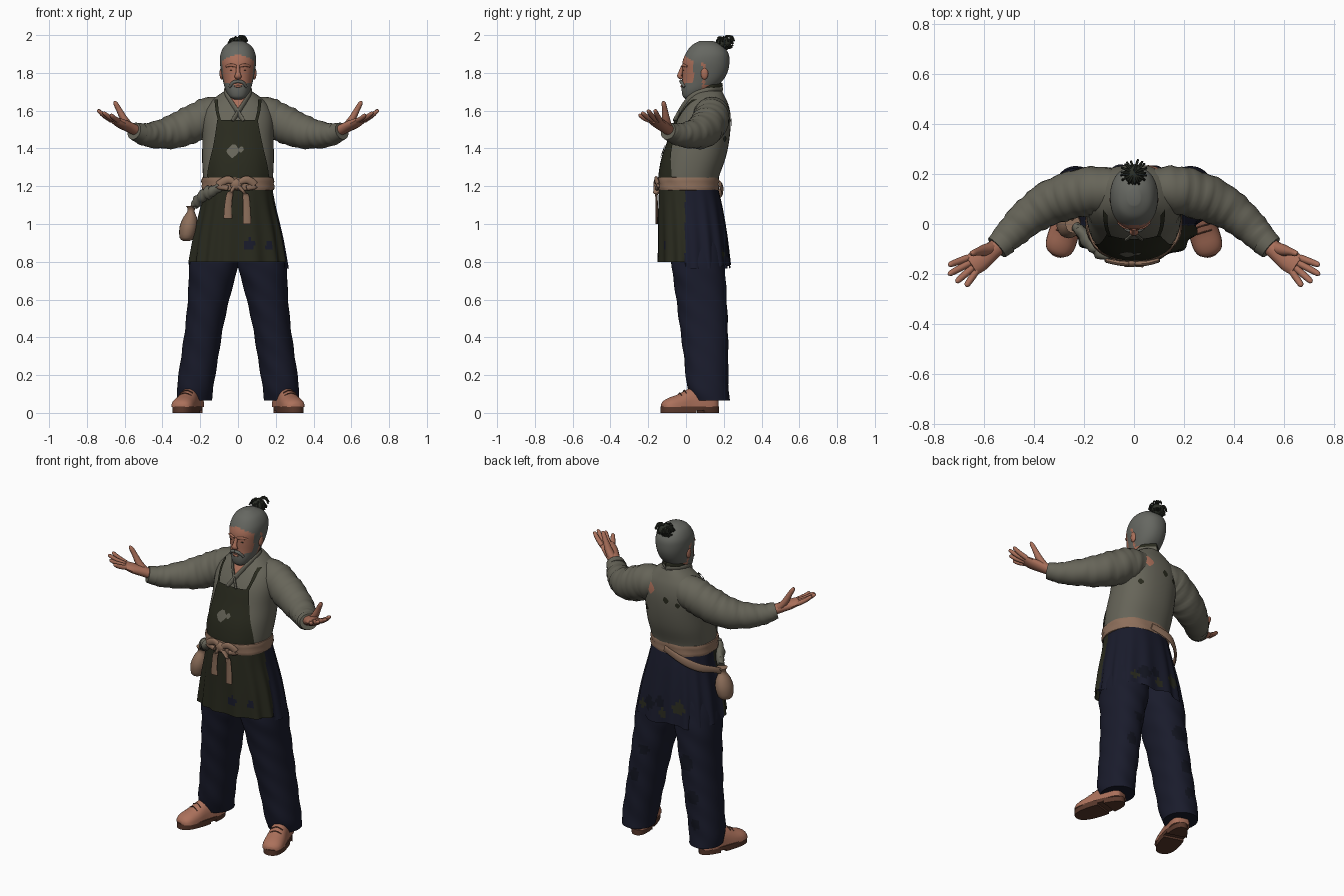
import bpy, bmesh, math, random
from mathutils import Vector

if "Cube" in bpy.data.objects:
    bpy.data.objects.remove(bpy.data.objects["Cube"])

random.seed(4)
COLOURS = {"grey_cloth": (.135, .13, .1), "olive_cloth": (.022, .023, .013), "navy_cloth": (.0098, .011, .0245),
           "skin": (.40, .16, .102), "shoe_leather": (.41, .165, .105), "tan_cloth": (.27, .16, .105),
           "grey_hair": (.132, .136, .12), "dark_hair": (.024, .028, .02), "sole_brown": (.10, .04, .025),
           "dark_navy": (.006, .007, .014)}
MATS = {}
for name, c in COLOURS.items():
    MATS[name] = bpy.data.materials.new(name)
    MATS[name].diffuse_color = (*c, 1)


def spline(keys, n):
    """Catmull-Rom samples through key tuples."""
    out, m = [], len(keys) - 1
    for i in range(n + 1):
        u = i / n * m
        k = min(int(u), m - 1)
        t = u - k
        p = [keys[max(0, min(m, k + j))] for j in (-1, 0, 1, 2)]
        out.append(tuple(.5 * (2 * b + (c - a) * t + (2 * a - 5 * b + 4 * c - d) * t * t
                               + (3 * b - a - 3 * c + d) * t ** 3) for a, b, c, d in zip(*p)))
    return out


def skin(name, rings, mats, rule=None, caps=True, closed=True, angle=50):
    """Bridge rings of points into one surface; rule(centre) picks the material."""
    bm = bmesh.new()
    rows = [[bm.verts.new(p) for p in r] for r in rings]
    n = len(rows[0])
    for a, b in zip(rows, rows[1:]):
        for i in range(n if closed else n - 1):
            j = (i + 1) % n
            bm.faces.new((a[i], a[j], b[j], b[i]))
    if caps and closed:
        bm.faces.new(rows[0])
        bm.faces.new(rows[-1])
    bmesh.ops.recalc_face_normals(bm, faces=bm.faces)
    for f in bm.faces:
        f.smooth = True
        if rule:
            f.material_index = rule(f.calc_center_median())
    me = bpy.data.meshes.new(name)
    bm.to_mesh(me)
    bm.free()
    for m in ([mats] if isinstance(mats, str) else mats):
        me.materials.append(MATS[m])
    ob = bpy.data.objects.new(name, me)
    bpy.context.collection.objects.link(ob)
    bpy.context.view_layer.objects.active = ob
    ob.select_set(True)
    bpy.ops.object.shade_smooth_by_angle(angle=math.radians(angle))
    ob.select_set(False)
    return ob


def spow(v, p):
    return math.copysign(abs(v) ** (2 / p), v)


def oval(z, cx, rx, yf, yb, n=40, p=2.3, wave=lambda a: 0):
    cy, ry, pts = (yf + yb) / 2, (yb - yf) / 2, []
    for i in range(n):
        a = 2 * math.pi * i / n
        w = 1 + wave(a)
        pts.append(Vector((cx + rx * w * spow(math.cos(a), p), cy + ry * w * spow(math.sin(a), p), z)))
    return pts


def tube(name, keys, mats, n=16, seg=12, fold=0, s=1, **kw):
    """Sweep an oval along keys of (x, y, z, half width, half height)."""
    rows, rings = spline(keys, n), []
    pos = [Vector((r[0] * s, r[1], r[2])) for r in rows]
    for i, r in enumerate(rows):
        d = (pos[min(i + 1, n)] - pos[max(i - 1, 0)]).normalized()
        side = d.cross(Vector((0, 0, 1) if abs(d.z) < .9 else (0, 1, 0))).normalized()
        up = side.cross(d)
        ring = []
        for j in range(seg):
            a = 2 * math.pi * j / seg
            k = 1 + fold * math.sin(i * 1.3 + 2 * math.sin(a) + math.sin(i * .7)) * math.cos(a + i * .45)
            ring.append(pos[i] + side * math.cos(a) * r[3] * k + up * math.sin(a) * r[4] * k)
        rings.append(ring)
    return skin(name, rings, mats, **kw)


def blob(name, c, r, mat, n=10):
    keys = [math.pi * (i + .15) / (n + .3) for i in range(n + 1)]
    return skin(name, [oval(c[2] - r[2] * math.cos(t), c[0], r[0] * math.sin(t), c[1] - r[1] * math.sin(t),
                            c[1] + r[1] * math.sin(t), 16, 2) for t in keys], mat)


# shirt body: z, half width, front y, back y
TORSO = spline([(1.18, .175, -.137, .165), (1.25, .185, -.137, .175), (1.35, .19, -.12, .21),
                (1.45, .188, -.085, .23), (1.55, .19, -.05, .237), (1.62, .17, -.012, .228),
                (1.67, .12, .022, .208), (1.705, .07, .05, .19)], 28)
skin("shirt_body", [oval(z, 0, rx, f, b) for z, rx, f, b in TORSO], "grey_cloth")


def on_torso(x, z, off, back=False):
    """Point lying just outside the shirt at x, z."""
    a, b = next(((a, b) for a, b in zip(TORSO, TORSO[1:]) if z <= b[0]), TORSO[-2:])
    t = (z - a[0]) / (b[0] - a[0])
    rx, f, k = (a[i] + (b[i] - a[i]) * t for i in (1, 2, 3))
    h = max(0, 1 - min(1, abs(x) / rx) ** 2.3) ** (1 / 2.3)
    return Vector((x, (f + k) / 2 + ((k - f) / 2 * h + off) * (1 if back else -1), z))


def sheet(name, keys, mat, off, n=12, back=False):
    """Cloth strip on the shirt from keys of (z, left x, right x)."""
    rows = spline(keys, n)
    return skin(name, [[on_torso(l + (r - l) * i / 10, z, off, back) for i in range(11)]
                       for z, l, r in rows], mat, closed=False)


# apron bib, straps, collar and patches
sheet("apron_bib", [(1.2, -.168, .168), (1.3, -.158, .158), (1.42, -.13, .13), (1.55, -.11, .104)],
      "olive_cloth", .01, 20)
sheet("chest_opening", [(1.61, -.004, .004), (1.64, -.022, .022), (1.68, -.045, .045)], "skin", .004)
for s in (-1, 1):
    sheet("apron_strap", [(1.54, s * .104, s * .088), (1.6, s * .118, s * .102), (1.66, s * .125, s * .107)],
          "olive_cloth", .012)
    tube("collar_edge", [(s * -.03, -.062, 1.545, .006, .012), (s * .006, -.03, 1.6, .007, .014),
                         (s * .042, .008, 1.655, .007, .014), (s * .064, .055, 1.69, .007, .014),
                         (s * .063, .13, 1.712, .007, .014), (0, .19, 1.715, .007, .016)], "grey_cloth")
    tube("collar_lining", [(s * .058, .09, 1.712, .006, .012), (s * .056, .14, 1.728, .006, .014),
                           (0, .19, 1.733, .006, .015)], "olive_cloth")
PATCHES = [(-.03, 1.385, .035, "grey_cloth", 0, .016), (.015, 1.395, .016, "grey_cloth", 0, .015),
           (.08, 1.585, .033, "skin", 1, .004), (-.03, 1.54, .02, "olive_cloth", 1, .004),
           (-.1, 1.52, .015, "olive_cloth", 1, .004), (.12, 1.45, .016, "olive_cloth", 1, .004)]
for x, z, r, m, back, off in PATCHES:
    sheet("cloth_patch", [(z - r, x - .003, x + .003), (z, x - r * .9, x + r), (z + r, x, x + r * .5)],
          m, off, 6, back)

# skirt: olive apron in front, navy behind, deepening pleats
rings = []
for i, (z, rx, f, b) in enumerate(spline([(1.21, .178, -.142, .165), (1.1, .198, -.146, .192),
                                          (.95, .234, -.146, .217), (.8, .26, -.146, .234)], 24)):
    t = i / 24
    ring = oval(z, 0, rx, f, b, 144, 2.4, lambda a: .035 * t * math.cos(15 * a + math.sin(3 * a)))
    for p in ring:
        p.z -= t * .025 * (p.y > 0) * (1 + .4 * math.sin(30 * p.x))
    rings.append(ring)


def skirt_colour(c):
    if c.y < -.005:
        return 1 if math.hypot(c.x - .06, c.z - .89) < .03 or math.hypot(c.x - .165, c.z - .88) < .022 else 0
    spots = ((.1, .87, .05, 2), (.0, .83, .035, 0), (-.1, .88, .045, 0), (.03, .89, .035, 2), (.16, .84, .03, 0))
    return next((m for x, z, r, m in spots if abs(c.x - x) + abs(c.z - z) < r and c.y > .1), 1)


skin("apron_skirt", rings, ["olive_cloth", "navy_cloth", "dark_navy"], skirt_colour, caps=False)

# sash, knot and hanging tails
skin("sash", [oval(z, 0, .183 + e, -.142 - e, .167 + e, 48, 2.3, lambda a: .01 * math.sin(9 * a + z * 60))
              for z, e in ((1.175, -.01), (1.18, .006), (1.2, .011), (1.212, .006), (1.225, .011),
                           (1.245, .006), (1.25, -.01))], "tan_cloth")
blob("sash_knot", (-.01, -.155, 1.21), (.032, .018, .03), "tan_cloth")
for x, z in ((-.052, 1.03), (.045, 1.0)):
    tube("sash_tail", [(-.01, -.158, 1.21, .012, .014), (x * .8, -.157, 1.16, .017, .007),
                       (x, -.155, 1.1, .019, .006), (x * 1.05, -.155, z, .022, .006)], "tan_cloth")
    tube("sash_bow", [(-.01, -.157, 1.21, .01, .012), (x, -.158, 1.235, .01, .02),
                      (x * 2, -.148, 1.205, .009, .018), (x, -.155, 1.19, .01, .014)], "tan_cloth")

# pouch, its cord and the tucked rag
skin("pouch", [oval(z, -.262 + (z - .98) * .15, r, .0 - r * 1.2, .0 + r * 1.2, 20, 2)
               for z, r in spline([(.91, .015), (.925, .038), (.98, .048), (1.03, .038), (1.07, .018),
                                   (1.095, .03)], 14)], "tan_cloth")
tube("pouch_band", [(.02, .18, 1.21, .006, .02), (-.1, .19, 1.175, .007, .024), (-.185, .14, 1.13, .008, .024),
                    (-.235, .06, 1.1, .008, .018), (-.25, .0, 1.07, .01, .016)], "tan_cloth")
tube("tucked_rag", [(-.09, -.13, 1.2, .015, .02), (-.135, -.115, 1.175, .024, .03),
                    (-.185, -.065, 1.15, .026, .034), (-.23, -.01, 1.1, .02, .025)], "grey_cloth", 20, fold=.25)

# head: grey hair, beard and bare face on one surface
HEAD = spline([(1.66, .022, .0, .04), (1.675, .045, -.016, .075), (1.71, .066, -.023, .14), (1.76, .08, -.02, .195),
               (1.81, .09, -.02, .222), (1.86, .096, -.018, .23), (1.905, .091, 0, .224),
               (1.945, .068, .03, .192), (1.97, .025, .075, .14)], 44)


def head_colour(c):
    hair = c.z > 1.895 - 4.5 * c.x * c.x + .12 * min(0, .06 - c.y) or c.y > .1 and c.z > 1.735
    sideburn = abs(c.x) > .06 and .04 < c.y < .085 and c.z > 1.72
    beard = c.z < 1.735 + 3 * c.x * c.x and c.y < .075
    return 1 if hair or beard or sideburn else 0


skin("head", [oval(z, 0, rx, f, b, 72, 2.2) for z, rx, f, b in HEAD], ["skin", "grey_hair"], head_colour)
tube("neck", [(0, .11, 1.6, .062, .062), (0, .115, 1.68, .06, .066), (0, .11, 1.77, .06, .07)], "skin")
tube("nose", [(0, -.018, 1.835, .009, .008), (0, -.029, 1.8, .012, .012), (0, -.034, 1.782, .019, .013),
              (0, -.02, 1.772, .014, .008)], "skin", 8)
blob("lower_lip", (0, -.024, 1.729), (.02, .006, .006), "skin")
for s in (-1, 1):
    blob("ear", (s * .087, .098, 1.797), (.011, .02, .032), "skin")
    tube("moustache", [(0, -.028, 1.755, .008, .009), (.025, -.024, 1.75, .008, .009),
                       (.045, -.008, 1.725, .006, .007)], "grey_hair", 8, s=s)
    tube("brow_ridge", [(.01, -.018, 1.836, .006, .007), (.038, -.013, 1.841, .006, .008),
                        (.064, .005, 1.834, .004, .005)], "skin", 8, s=s)
    blob("eye_line", (s * .034, -.012, 1.815), (.012, .004, .0015), "dark_hair")

# topknot made of curled strands
blob("topknot_core", (0, .2, 1.956), (.04, .04, .034), "dark_hair")
for i in range(18):
    a, r = i * 2.4, random.uniform(.018, .032)
    c = Vector((math.cos(a) * .026, .205 + math.sin(a) * .028, 1.958 + random.uniform(-.008, .013)))
    u = Vector((math.cos(a), math.sin(a), 0))
    loop = [c + u * r * .9 * math.cos(t) + Vector((0, 0, r * math.sin(t))) for t in (0, 1.1, 2.2, 3.3, 4.4, 5.5)]
    tube("topknot_strand", [(p.x, p.y, min(p.z, 1.994), .005, .005) for p in loop], "dark_hair", 14, 6)

for s in (-1, 1):
    # sleeve with folds, then cuff
    tube("sleeve", [(.07, .133, 1.58, .085, .1), (.15, .136, 1.572, .096, .1), (.23, .122, 1.535, .096, .1),
                    (.33, .087, 1.492, .09, .092), (.42, .03, 1.474, .076, .074), (.49, -.035, 1.473, .064, .06),
                    (.545, -.09, 1.488, .05, .045)], "grey_cloth", 44, 24, .045, s)
    tube("cuff", [(.52, -.068, 1.482, .058, .053), (.55, -.095, 1.492, .051, .046)], "grey_cloth", 3, 20, s=s)
    # hand with open palm
    tube("palm", [(.525, -.075, 1.488, .032, .028), (.57, -.108, 1.51, .037, .028), (.62, -.145, 1.533, .046, .025),
                  (.655, -.168, 1.551, .043, .017)], "skin", s=s)
    base, side = Vector((.65, -.163, 1.548)), Vector((-.55, -.8, .0))
    for k, tip in zip((-.033, -.011, .011, .032), ((.744, -.165, 1.604), (.745, -.203, 1.602),
                                                   (.714, -.234, 1.59), (.674, -.25, 1.578))):
        b, e = base + side * k, Vector(tip)
        m = b.lerp(e, .55) - Vector((0, 0, .004))
        tube("finger", [(*b, .0145, .014), (*m, .0135, .013), (*b.lerp(e, .9), .011, .01), (*e, .004, .004)],
             "skin", 9, 8, s=s)
    tube("thumb", [(.565, -.095, 1.51, .024, .02), (.6, -.105, 1.55, .023, .02), (.63, -.112, 1.605, .015, .015),
                   (.648, -.118, 1.638, .012, .012), (.655, -.12, 1.65, .004, .004)], "skin", 12, 10, s=s)

    # trouser leg: z, centre x, half width, front y, back y; darker patches behind
    leg = spline([(.065, .23, .09, .03, .232), (.14, .226, .096, .005, .226), (.3, .202, .1, -.01, .222),
                  (.48, .175, .102, -.035, .22), (.65, .148, .113, -.06, .215), (.8, .126, .128, -.078, .205),
                  (1.0, .1, .1, -.06, .17)], 56)
    spots = ((-.15, .56, .045), (-.2, .36, .04), (-.22, .2, .03), (.2, .4, .035), (.14, .57, .03))

    def leg_colour(c):
        return int(c.y > .1 and any(math.hypot(c.x - x, c.z - z) < r for x, z, r in spots))

    skin("trouser_leg", [oval(z, cx * s, rx, f, b, 48, 2.2, lambda a: .03 * math.sin(3 * a + z * 26)
                              * math.sin(z * 17 + a)) for z, cx, rx, f, b in leg],
         ["navy_cloth", "dark_navy"], leg_colour)

    # shoe upper and sole, toes turned out
    def place(x, y, z):
        a = math.radians(17) * s
        x *= 1.1
        return Vector((.264 * s + x * math.cos(a) - y * math.sin(a), .02 + x * math.sin(a) + y * math.cos(a), z))

    upper = spline([(.15, .03, .08), (.125, .046, .12), (.06, .05, .138), (.0, .05, .13), (-.06, .055, .1),
                    (-.11, .054, .082), (-.14, .042, .066), (-.154, .02, .05)], 24)
    skin("shoe", [[place(w * math.cos(t), y, .03 + max(0, math.sin(t)) ** .8 * (h - .03))
                   for t in (2 * math.pi * j / 24 for j in range(24))] for y, w, h in upper], "shoe_leather")
    foot = [(.057 * (1 - .12 * math.sin(t)) * spow(math.cos(t), 2.4), .16 * spow(math.sin(t), 2.4))
            for t in (2 * math.pi * j / 36 for j in range(36))]
    for part, lo, hi, y0, y1 in (("shoe_sole", .012, .034, -1, 1), ("shoe_heel", 0, .014, .06, 1),
                                 ("shoe_tread", 0, .014, -1, .02)):
        skin(part, [[place(x * .98, min(max(y, y0), y1), z) for x, y in foot] for z in (lo, hi)],
             "sole_brown", angle=30)
    for y, z in ((-.03, .12), (-.055, .106)):
        tube("shoe_lace", [(*place(-.03, y, z - .014), .003, .003), (*place(0, y, z), .003, .003),
                           (*place(.03, y, z - .014), .003, .003)], "sole_brown", 6, 6)

for m in bpy.data.materials:
    if m.users and not m.is_grease_pencil:
        m.use_nodes = True
        m.node_tree.nodes["Principled BSDF"].inputs["Base Color"].default_value = m.diffuse_color
